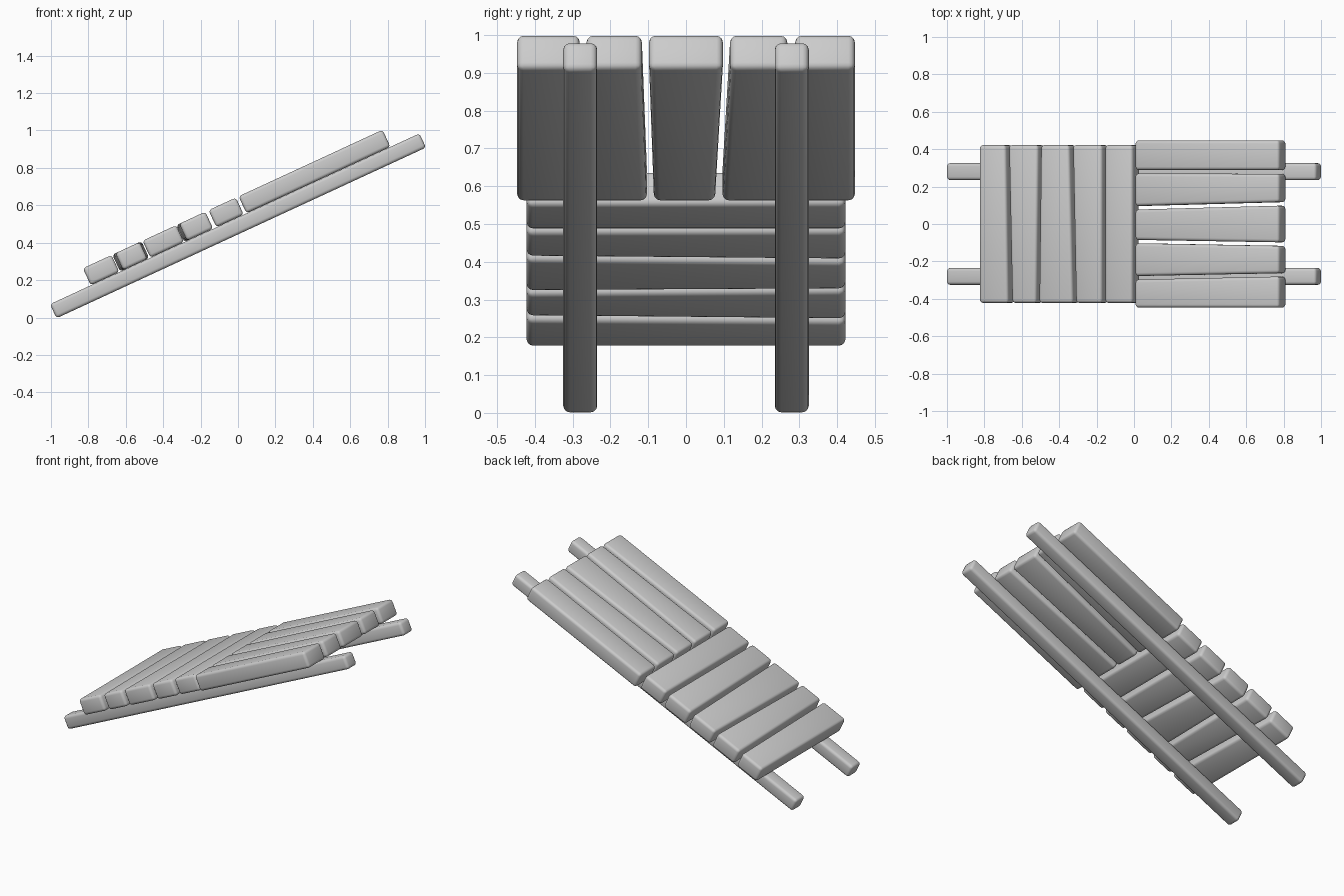
import bpy, bmesh, math

if "Cube" in bpy.data.objects:
    bpy.data.objects.remove(bpy.data.objects["Cube"])

TILT = math.radians(24.8)


def board(name, corners, w0, w1, bevel=0.017):
    """Rounded board from a four-corner outline in the tilted plane (along, across)."""
    bm = bmesh.new()
    low = [bm.verts.new((u, y, w0)) for u, y in corners]
    high = [bm.verts.new((u, y, w1)) for u, y in corners]
    bm.faces.new(low[::-1])
    bm.faces.new(high)
    for i in range(4):
        j = (i + 1) % 4
        bm.faces.new((low[i], low[j], high[j], high[i]))
    bmesh.ops.recalc_face_normals(bm, faces=bm.faces)
    bmesh.ops.bevel(bm, geom=bm.edges[:], offset=bevel, segments=3,
                    profile=0.5, affect='EDGES')
    mesh = bpy.data.meshes.new(name)
    bm.to_mesh(mesh)
    bm.free()
    for p in mesh.polygons:
        p.use_smooth = True
    obj = bpy.data.objects.new(name, mesh)
    obj.location = (0, 0, 0.49)
    obj.rotation_euler = (0, -TILT, 0)
    bpy.context.collection.objects.link(obj)
    bpy.context.view_layer.objects.active = obj
    for o in bpy.context.selected_objects:
        o.select_set(False)
    obj.select_set(True)
    bpy.ops.object.shade_smooth_by_angle(angle=math.radians(35))


# Two long support rails
for side, y in (("front", -0.28), ("back", 0.28)):
    board(f"{side}_rail", [(-1.088, y - 0.045), (1.088, y - 0.045),
                           (1.088, y + 0.045), (-1.088, y + 0.045)], -0.0415, 0.0415)

# Cross planks on the lower half: start/end at the front edge, start/end at the back edge
cross = [(-0.848, -0.679, -0.848, -0.694),
         (-0.656, -0.514, -0.675, -0.503),
         (-0.497, -0.298, -0.486, -0.320),
         (-0.280, -0.127, -0.298, -0.127),
         (-0.108, 0.053, -0.108, 0.053)]
for i, (f0, f1, b0, b1) in enumerate(cross):
    board(f"cross_plank_{i + 1}", [(f0, -0.422), (f1, -0.422), (b1, 0.422), (b0, 0.422)],
          0.042, 0.142)

# Lengthwise planks on the upper half: edges at the lower end, edges at the upper end
length = [(-0.447, -0.297, -0.447, -0.281),
          (-0.278, -0.103, -0.263, -0.117),
          (-0.085, 0.077, -0.098, 0.098),
          (0.096, 0.270, 0.117, 0.268),
          (0.289, 0.447, 0.289, 0.447)]
for i, (l0, l1, h0, h1) in enumerate(length):
    board(f"long_plank_{i + 1}", [(0.069, l0), (0.917, h0), (0.917, h1), (0.069, l1)],
          0.042, 0.142)
